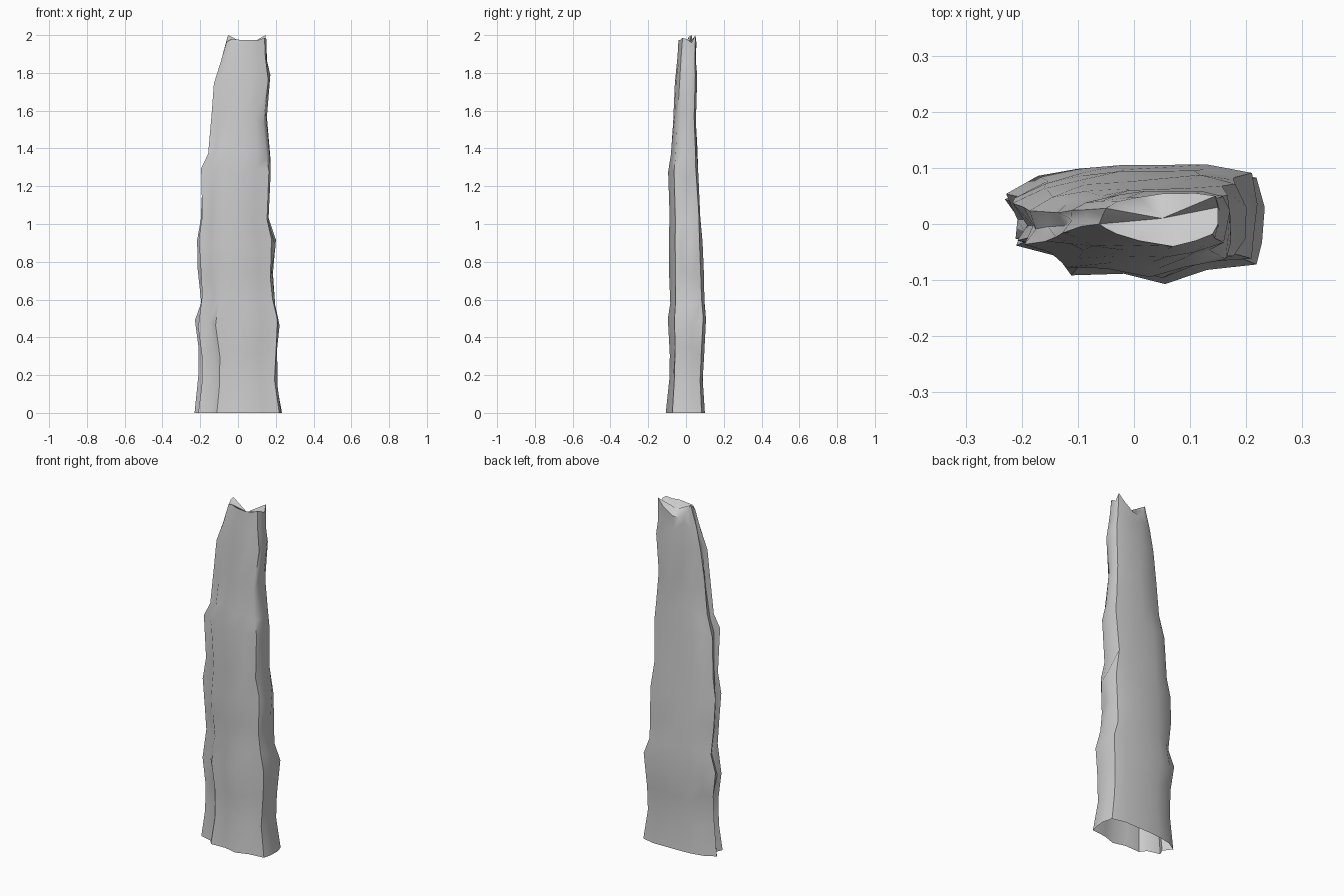
import bpy, bmesh, math, random
random.seed(4)

# Cross-sections (counter-clockwise): wide creased base, smaller top
BASE = [(.235,.035),(.22,.09),(.145,.108),(-.02,.106),(-.10,.10),(-.175,.085),(-.235,.05),(-.2,0),
        (-.215,-.035),(-.14,-.055),(-.115,-.09),(-.02,-.087),(.055,-.106),(.13,-.08),(.22,-.07),(.23,-.03)]
TOP = [(.15,.03),(.145,.05),(.11,.055),(.05,.054),(.01,.048),(-.03,.04),(-.05,.028),(-.056,.015),
       (-.062,.0),(-.05,-.008),(-.03,-.018),(.01,-.03),(.07,-.04),(.11,-.03),(.14,-.018),(.15,0)]
# Rim heights: tall rear corners, low back edge
RIM = [1.96,2.0,1.96,1.92,1.92,1.96,2.0,1.99,1.96,1.97,1.98,1.975,1.975,1.975,1.985,1.98]
# Levels: height, left, right, front, back
LEVELS = [(0,-.23,.233,-.107,.1),(.18,-.205,.207,-.09,.09),(.33,-.205,.21,-.088,.097),
          (.48,-.235,.22,-.094,.105),(.6,-.2,.196,-.085,.097),(.74,-.214,.187,-.087,.093),
          (.89,-.22,.197,-.092,.085),(1.03,-.198,.162,-.085,.078),(1.27,-.2,.173,-.097,.066),
          (1.38,-.165,.165,-.082,.06),(1.56,-.142,.15,-.07,.052),(1.76,-.125,.17,-.062,.058),
          (1.87,-.095,.155,-.047,.053)]

def unit(ring):
    """Rescale a ring to a 0..1 box."""
    xs, ys = zip(*ring)
    return [((x-min(xs))/(max(xs)-min(xs)), (y-min(ys))/(max(ys)-min(ys))) for x, y in ring]

ub, ut = unit(BASE), unit(TOP)
bm = bmesh.new()
rings = []
for z, l, r, f, b in LEVELS:
    t = (z/2)**2
    ring = []
    for i, (p, q) in enumerate(zip(ub, ut)):
        u = p[0]*(1-t)+q[0]*t
        v = p[1]*(1-t)+q[1]*t
        side = 0 if z == 0 else 1
        ring.append(bm.verts.new((l+(r-l)*u+side*random.uniform(-.006, .006),
                                  f+(b-f)*v+side*random.uniform(-.003, .003),
                                  z+side*random.uniform(-.03, .03))))
    rings.append(ring)
rings.append([bm.verts.new((x, y, z)) for (x, y), z in zip(TOP, RIM)])

# Bark walls, open at the foot
n = len(BASE)
for a, b in zip(rings, rings[1:]):
    for i in range(n):
        j = (i+1) % n
        bm.faces.new((a[i], a[j], b[j], b[i]))
# Sunken broken end
c = bm.verts.new((.05, .01, 1.945))
for i in range(n):
    bm.faces.new((rings[-1][i], rings[-1][(i+1) % n], c))

me = bpy.data.meshes.new("bark_trunk")
bm.to_mesh(me)
bm.free()
trunk = bpy.data.objects.new("bark_trunk", me)
bpy.context.collection.objects.link(trunk)
bpy.context.view_layer.objects.active = trunk
trunk.select_set(True)
bpy.ops.object.shade_smooth_by_angle(angle=math.radians(45))
